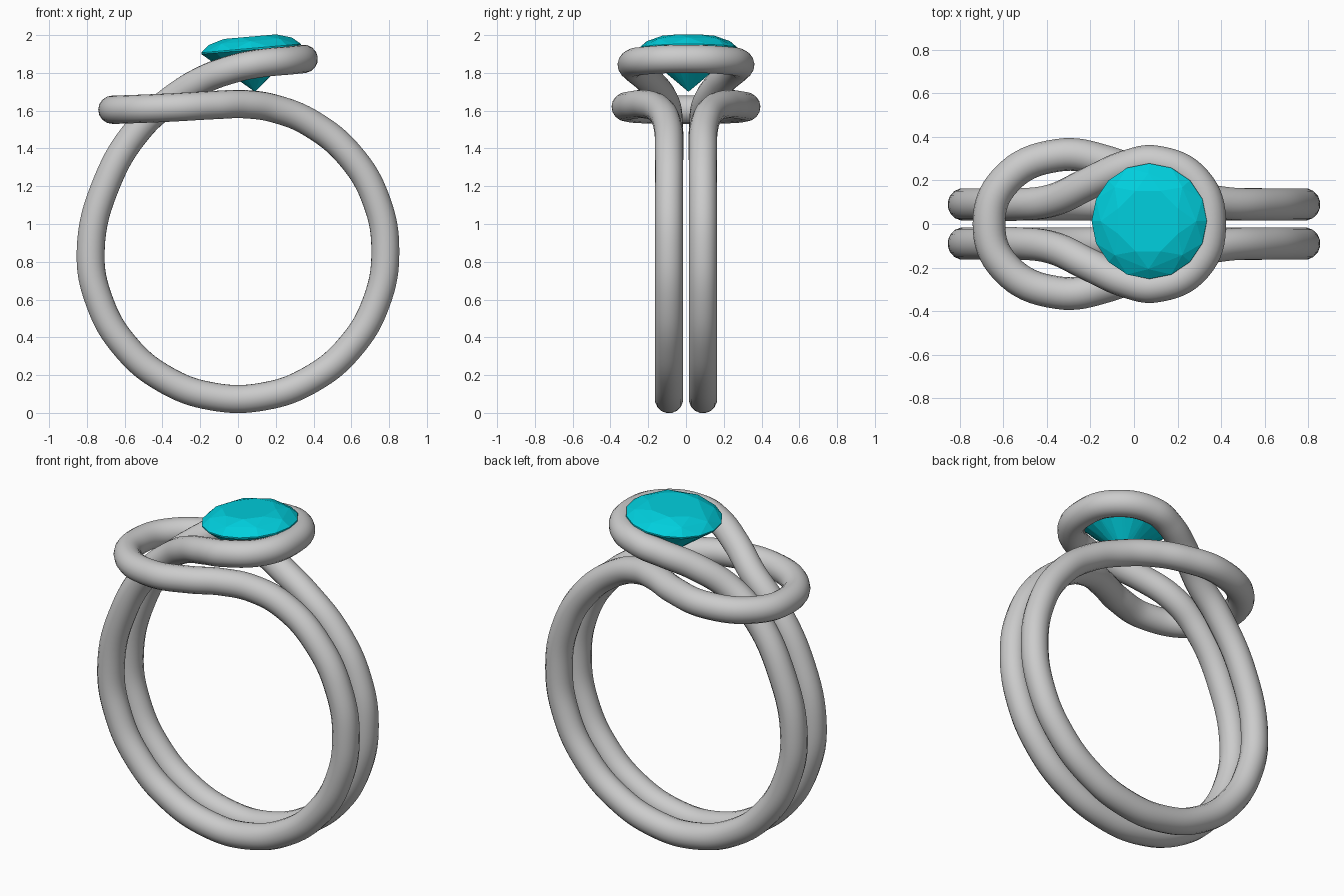
import bpy, bmesh
from math import sin, cos, pi, radians
from mathutils import Matrix

if "Cube" in bpy.data.objects:
    bpy.data.objects.remove(bpy.data.objects["Cube"])

R, CZ, GAP, WIRE = 0.78, 0.855, 0.09, 0.075   # band radius, centre height, half spacing, wire radius

# Half of the wire path: low knot loop -> right side -> bottom -> left side -> stone loop
low_loop = [(-0.665, 0, 1.605), (-0.59, 0.2, 1.607), (-0.35, 0.315, 1.617),
            (-0.12, 0.283, 1.63), (0.04, 0.215, 1.634), (0.2, 0.145, 1.609)]
band = [(R * cos(radians(a)), 0.1 if a == 60 else GAP, CZ + R * sin(radians(a)))
        for a in range(60, -181, -20)]
high_loop = [(-0.69, GAP, 1.23), (-0.52, 0.09, 1.51), (-0.37, 0.11, 1.645),
             (-0.2, 0.19, 1.755), (-0.03, 0.265, 1.82), (0.1, 0.285, 1.848),
             (0.283, 0.195, 1.867), (0.348, 0, 1.874)]
half = low_loop + band + high_loop
path = half + [(x, -y, z) for x, y, z in reversed(half[1:-1])]

# Knotted wire band: one closed tube
cu = bpy.data.curves.new("knotted_band", 'CURVE')
cu.dimensions = '3D'
cu.bevel_depth = WIRE
cu.bevel_resolution = 6
cu.resolution_u = 8
sp = cu.splines.new('BEZIER')
sp.bezier_points.add(len(path) - 1)
for bp, co in zip(sp.bezier_points, path):
    bp.co = co
    bp.handle_left_type = bp.handle_right_type = 'AUTO'
sp.use_cyclic_u = True
wire = bpy.data.objects.new("knotted_band", cu)
bpy.context.collection.objects.link(wire)
bpy.context.view_layer.objects.active = wire
wire.select_set(True)
bpy.ops.object.convert(target='MESH')
bpy.ops.object.shade_smooth()

# Round brilliant stone: hull of table, crown, girdle and culet points
bm = bmesh.new()
def ring(n, r, z, turn=0.0):
    for i in range(n):
        a = 2 * pi * (i + turn) / n
        bm.verts.new((r * cos(a), r * sin(a), z))
ring(8, 0.15, 0.066, 0.5)
ring(8, 0.22, 0.042)
ring(16, 0.265, 0.004)
ring(16, 0.265, -0.004)
ring(8, 0.06, -0.178, 0.5)
ring(1, 0, -0.227)
bmesh.ops.convex_hull(bm, input=bm.verts[:])
bmesh.ops.dissolve_limit(bm, angle_limit=0.01, verts=bm.verts[:], edges=bm.edges[:])
bmesh.ops.recalc_face_normals(bm, faces=bm.faces[:])
me = bpy.data.meshes.new("gemstone")
bm.to_mesh(me)
bm.free()
gem = bpy.data.objects.new("gemstone", me)
gem.matrix_world = Matrix.Translation((0.07, 0.013, 1.926)) @ Matrix.Rotation(radians(-5), 4, 'Y')
bpy.context.collection.objects.link(gem)
mat = bpy.data.materials.new("turquoise_gem")
mat.diffuse_color = (0.0, 0.62, 0.72, 1)
mat.use_nodes = True
mat.node_tree.nodes["Principled BSDF"].inputs["Base Color"].default_value = mat.diffuse_color
me.materials.append(mat)
